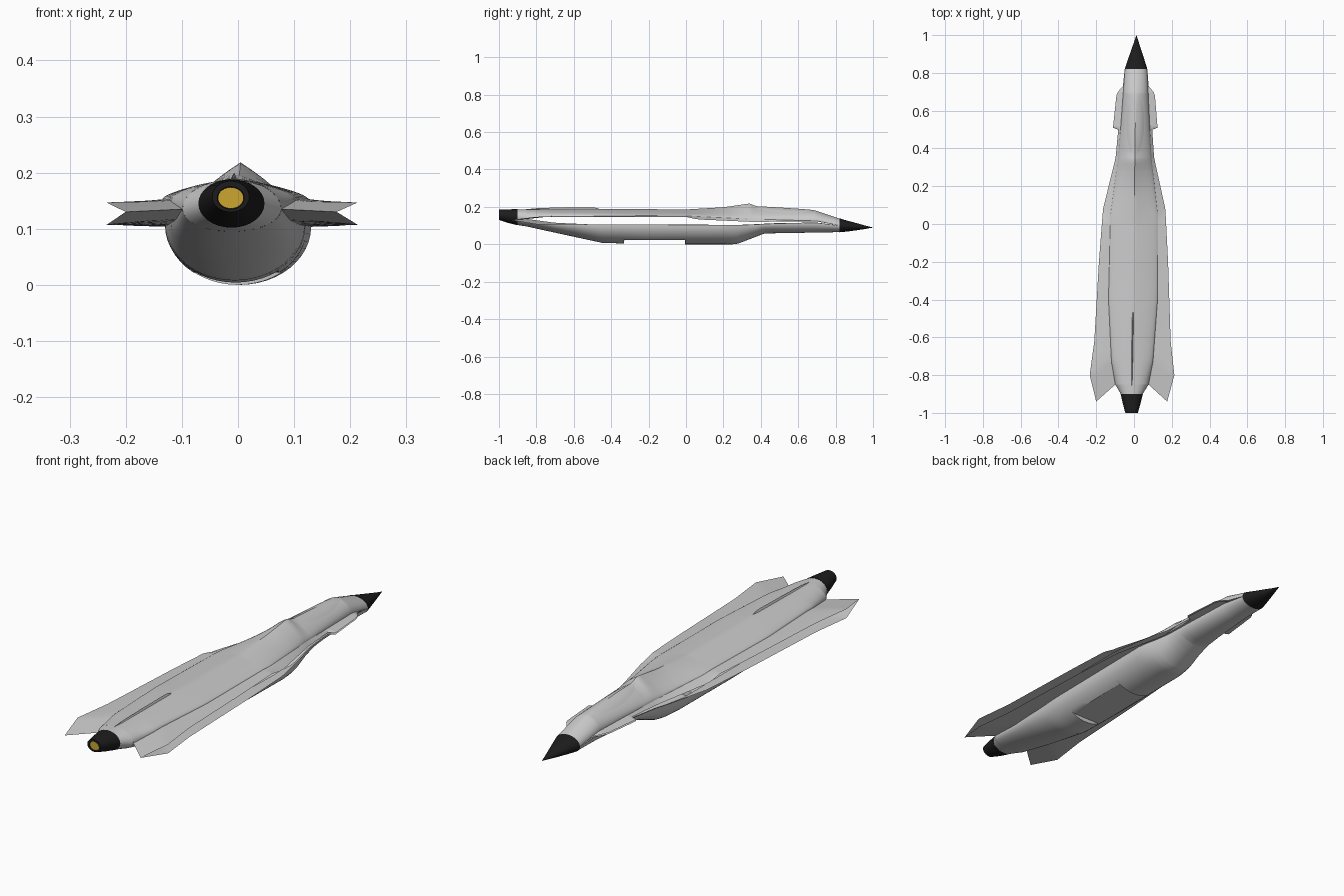
import bpy, math

if "Cube" in bpy.data.objects:
    bpy.data.objects.remove(bpy.data.objects["Cube"])

def interp(table, y):
    """Piecewise linear lookup in a list of (y, value)."""
    if y <= table[0][0]:
        return table[0][1]
    for (a, va), (b, vb) in zip(table, table[1:]):
        if y <= b:
            return va + (vb - va) * (y - a) / (b - a)
    return table[-1][1]

def make(name, verts, faces, color=None, angle=32):
    me = bpy.data.meshes.new(name)
    # the airframe is very slightly yawed
    me.from_pydata([(x + 0.013 * y, y, z) for x, y, z in verts], [], faces)
    ob = bpy.data.objects.new(name, me)
    bpy.context.collection.objects.link(ob)
    if color:
        mat = bpy.data.materials.new(name + "_paint")
        mat.diffuse_color = color
        mat.use_nodes = True
        mat.node_tree.nodes["Principled BSDF"].inputs["Base Color"].default_value = mat.diffuse_color
        me.materials.append(mat)
    bpy.ops.object.select_all(action='DESELECT')
    ob.select_set(True)
    bpy.context.view_layer.objects.active = ob
    bpy.ops.object.shade_smooth_by_angle(angle=math.radians(angle))
    return ob

def grid_faces(rows, cols, wrap=False, flip=False):
    faces = []
    for i in range(rows - 1):
        for j in range(cols if wrap else cols - 1):
            k = (j + 1) % cols
            f = (i * cols + j, i * cols + k, (i + 1) * cols + k, (i + 1) * cols + j)
            faces.append(f[::-1] if flip else f)
    return faces

# Lengthwise outlines: (y, value)
WIDTH = [(-.94, .188), (-.8, .224), (-.62, .202), (-.2, .183), (.08, .165), (.35, .102),
         (.499, .09), (.51, .118), (.68, .102), (.70, .094), (.73, .068), (.82, .06)]
TOP = [(-.9, .187), (-.45, .19), (0, .186), (.2, .198), (.34, .218), (.38, .201), (.69, .181), (.82, .138)]
TOP_BODY = [(-.85, .088), (-.73, .11), (-.4, .13), (.05, .125), (.35, .088), (.5, .078), (.7, .066), (.82, .059)]
TOP_SHOULDER = [(-.85, .135), (-.7, .152), (0, .153), (.35, .135), (.7, .125), (.82, .1)]
TOP_EDGE = [(-.94, .13), (-.8, .147), (0, .147), (.06, .133), (.35, .12), (.7, .122), (.82, .1)]
ROUND = [(-.85, 1), (-.7, .7), (-.3, .4), (.3, .25), (.45, .5), (.82, 1)]
BELLY = [(-.9, .103), (-.85, .095), (-.7, .062), (-.45, .008), (-.2, 0), (.25, 0), (.28, .004), (.42, .058), (.82, .065)]
LOW_BODY = [(-.85, .088), (-.6, .112), (-.4, .125), (.2, .128), (.35, .095), (.5, .08), (.7, .066), (.82, .059)]
LOW_SHOULDER = [(-.85, .135), (-.7, .115), (-.5, .106), (.3, .103), (.5, .112), (.7, .115), (.82, .1)]
LOW_EDGE = [(-.94, .13), (-.8, .107), (.3, .104), (.5, .114), (.7, .116), (.82, .1)]
SWEEP = [(-.85, -.94), (-.8, -.88), (-.73, -.8), (-.6, -.65), (-.5, -.5), (.82, .82)]
BAY = (-.33, -.005)

def upper_z(u, y):
    k = interp(ROUND, y)
    shape = k * math.sqrt(max(0, 1 - u * u)) + (1 - k) * (1 - u)
    s = interp(TOP_SHOULDER, y)
    return s + (interp(TOP, y) - s) * shape

def lower_z(u, y):
    s = interp(LOW_SHOULDER, y)
    z = s - (s - interp(BELLY, y)) * math.sqrt(max(0, 1 - u * u))
    return max(z, .022) if BAY[0] <= y <= BAY[1] else z

STATIONS = sorted(set([-.85 + .0334 * i for i in range(51)] +
                      [-.8, -.73, -.6, -.331, -.33, -.005, -.004, .25, .28, .34, .38, .42,
                       .499, .51, .68, .69, .70, .73, .82]))
STATIONS = [y for y in STATIONS if y <= .82]

def shell(name, body, zfun, edge, flip):
    """Half body blended into a thin wing skin, open along its side slot."""
    n, m = 12, 4
    verts = []
    for y in STATIONS:
        yo = interp(SWEEP, y)
        b = interp(body, y)
        w = max(interp(WIDTH, yo), b + .001)
        half = []
        for i in range(n + 1):
            u = math.sin(math.pi / 2 * i / n)
            half.append((b * u, y, zfun(u, y)))
        zs, ze = zfun(1, y), interp(edge, yo)
        for j in range(1, m + 1):
            t = j / m
            half.append((b + (w - b) * t, y + (yo - y) * t, zs + (ze - zs) * t))
        verts += [(-x, a, z) for x, a, z in half[:0:-1]] + half
    return make(name, verts, grid_faces(len(STATIONS), 2 * (n + m) + 1, flip=flip))

shell("upper_fuselage", TOP_BODY, upper_z, TOP_EDGE, False)
shell("lower_hull", LOW_BODY, lower_z, LOW_EDGE, True)

def loft(name, rings, color=None, cap=False):
    """Rings: (y, half width, top z, side z, bottom z)."""
    n = 32
    verts = []
    for y, w, t, c, b in rings:
        for i in range(n):
            a = 2 * math.pi * i / n
            s = math.sin(a)
            verts.append((w * math.cos(a), y, c + s * ((t - c) if s > 0 else (c - b))))
    faces = grid_faces(len(rings), n, wrap=True, flip=True)
    if cap:
        faces.append(tuple(range(n)))
    return make(name, verts, faces, color)

black = (.012, .012, .012, 1)
# Tail fairing between wing notches, nozzle and its glowing core
loft("tail_fairing", [(-.9, .058, .187, .145, .103), (-.85, .088, interp(TOP, -.85), .135, .095)])
loft("nozzle", [(-.985, .023, .174, .155, .136), (-1, .024, .175, .155, .135),
                (-1, .033, .185, .157, .13), (-.95, .047, .187, .152, .114),
                (-.9, .059, .188, .145, .102)], black)
loft("nozzle_core", [(-.996, .023, .174, .155, .136), (-.985, .023, .174, .155, .136)],
     (.6, .38, .03, 1), cap=True)

# Pointed nose cone
loft("nose_cone", [(.82, .06, .139, .1, .064), (.86, .047, .127, .098, .068),
                   (.92, .027, .111, .094, .076), (.97, .010, .097, .091, .084),
                   (1, .0004, .0905, .09, .0895)], black)

# Oval canopy lying on the upper fuselage
R, N = 8, 40
cv = []
for i in range(R + 1):
    r = max(i / R, .001)
    for j in range(N):
        a = 2 * math.pi * j / N
        x, y = .047 * r * math.cos(a), .53 + .165 * r * math.sin(a)
        cv.append((x, y, upper_z(abs(x) / interp(TOP_BODY, y), y) + .003 * (1 - r ** 4) + .0005))
make("canopy", cv, grid_faces(R + 1, N, wrap=True))

# Low blade-like dorsal ridge over the tail
prof = [(-.9, .183), (-.8, .193), (-.65, .198), (-.5, .2), (-.45, .186)]
fv = []
for y, z in prof:
    fv += [(-.007, y, .18), (0, y, z), (.007, y, .18)]
make("dorsal_ridge", fv, grid_faces(len(prof), 3))
